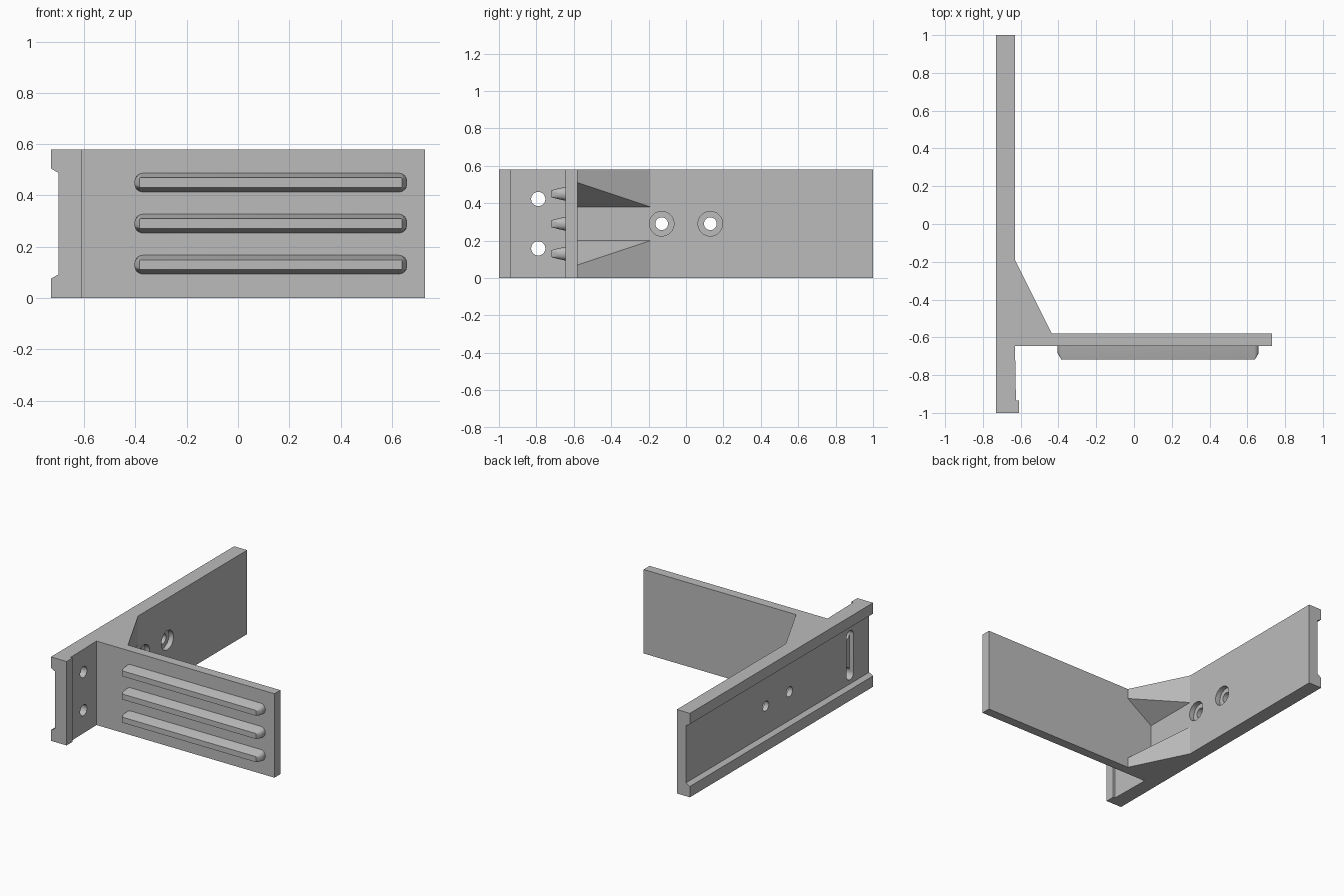
import bpy, bmesh
from math import cos, sin, pi
from mathutils import Matrix, Vector

if "Cube" in bpy.data.objects:
    bpy.data.objects.remove(bpy.data.objects["Cube"], do_unlink=True)

grey = bpy.data.materials.new("plain grey")
grey.use_nodes = True
grey.diffuse_color = (0.5, 0.5, 0.5, 1)
grey.node_tree.nodes["Principled BSDF"].inputs["Base Color"].default_value = (0.5, 0.5, 0.5, 1)

HEIGHT, MID = 0.58, 0.29


def make(name, bm):
    bmesh.ops.recalc_face_normals(bm, faces=bm.faces[:])
    mesh = bpy.data.meshes.new(name)
    bm.to_mesh(mesh)
    bm.free()
    mesh.materials.append(grey)
    ob = bpy.data.objects.new(name, mesh)
    bpy.context.collection.objects.link(ob)
    return ob


def extrude(name, points, offset):
    """Solid from a flat outline of 3D points pushed along an offset."""
    bm = bmesh.new()
    face = bm.faces.new([bm.verts.new(p) for p in points])
    out = bmesh.ops.extrude_face_region(bm, geom=[face])
    moved = [v for v in out["geom"] if isinstance(v, bmesh.types.BMVert)]
    bmesh.ops.translate(bm, verts=moved, vec=Vector(offset))
    # extruding keeps the starting face only when it is still needed as a cap
    if not any(len(f.verts) == len(points) and
               all((v.co - Vector(p)).length < 1e-5 for v, p in zip(f.verts, points))
               for f in bm.faces):
        bmesh.ops.holes_fill(bm, edges=[e for e in bm.edges if e.is_boundary])
    return make(name, bm)


def cut(target, cutter):
    cutter.hide_render = True
    mod = target.modifiers.new("cut", 'BOOLEAN')
    mod.operation, mod.solver, mod.object = 'DIFFERENCE', 'EXACT', cutter
    bpy.context.view_layer.objects.active = target
    bpy.ops.object.modifier_apply(modifier=mod.name)
    bpy.data.objects.remove(cutter, do_unlink=True)


def slot(x0, x1, y, z, r, half=0.0):
    """Round or elongated cutter running along x."""
    n = 32
    pts = []
    for i in range(n):
        a = 2 * pi * (i + 0.5) / n
        pts.append((x0, y + r * cos(a), z + r * sin(a) + (half if sin(a) > 0 else -half)))
    return extrude("cutter", pts, (x1 - x0, 0, 0))


# Rail, front lip, blade and corner brace share one plan outline
plan = [(-0.73, -1), (-0.61, -1), (-0.61, -0.935), (-0.625, -0.935), (-0.63, -0.645),
        (0.73, -0.645), (0.73, -0.58), (-0.435, -0.58), (-0.63, -0.19), (-0.63, 1), (-0.73, 1)]
bracket = extrude("bracket_body", [(x, y, 0) for x, y in plan], (0, 0, HEIGHT))

# Flared opening that splits the brace into an upper and lower gusset
wedge = [(-0.63, 0.09), (-0.39, 0.25)]
section = [(x, -0.58, MID - h) for x, h in wedge] + [(x, -0.58, MID + h) for x, h in wedge[::-1]]
cut(bracket, extrude("cutter", section, (0, 0.4, 0)))

# Full-length channel on the outer side of the rail
channel = [(-0.76, 0.232), (-0.70, 0.198)]
section = [(x, -1.1, MID - h) for x, h in channel] + [(x, -1.1, MID + h) for x, h in channel[::-1]]
cut(bracket, extrude("cutter", section, (0, 2.2, 0)))

# Counterbored screw holes
for y in (-0.13, 0.13):
    cut(bracket, slot(-0.8, -0.55, y, MID, 0.034))
    cut(bracket, slot(-0.665, -0.605, y, MID, 0.066))

# Front pair of holes joined by a slot on the channel side
for side in (-1, 1):
    cut(bracket, slot(-0.8, -0.55, -0.79, MID + side * 0.132, 0.038))
cut(bracket, slot(-0.75, -0.67, -0.79, MID, 0.038, 0.132))


def rounded_ring(bm, y, hx, hz, r, steps=5):
    """Ring of vertices around a rounded rectangle facing the front."""
    verts = []
    for k, (sx, sz) in enumerate(((1, 1), (-1, 1), (-1, -1), (1, -1))):
        for i in range(steps):
            a = pi / 2 * (k + i / (steps - 1))
            verts.append(bm.verts.new((sx * (hx - r) + r * cos(a), y,
                                       sz * (hz - r) + r * sin(a))))
    return verts


# Raised grip ribs on the front of the blade
for name, z in (("lower_rib", 0.13), ("middle_rib", MID), ("upper_rib", 0.45)):
    bm = bmesh.new()
    rings = [rounded_ring(bm, *dims) for dims in ((-0.64, 0.532, 0.038, 0.034),
                                                  (-0.685, 0.532, 0.028, 0.024),
                                                  (-0.718, 0.512, 0.019, 0.004))]
    for a, b in zip(rings, rings[1:]):
        for i in range(len(a)):
            j = (i + 1) % len(a)
            bm.faces.new((a[i], a[j], b[j], b[i]))
    bm.faces.new(rings[0])
    bm.faces.new(rings[-1])
    bmesh.ops.transform(bm, matrix=Matrix.Translation((0.128, 0, z)), verts=bm.verts[:])
    make(name, bm)

# Smooth the round walls, keep machined edges crisp
for ob in bpy.context.scene.objects:
    if ob.type == 'MESH':
        bpy.ops.object.select_all(action='DESELECT')
        ob.select_set(True)
        bpy.context.view_layer.objects.active = ob
        bpy.ops.object.shade_smooth_by_angle(angle=0.4)
